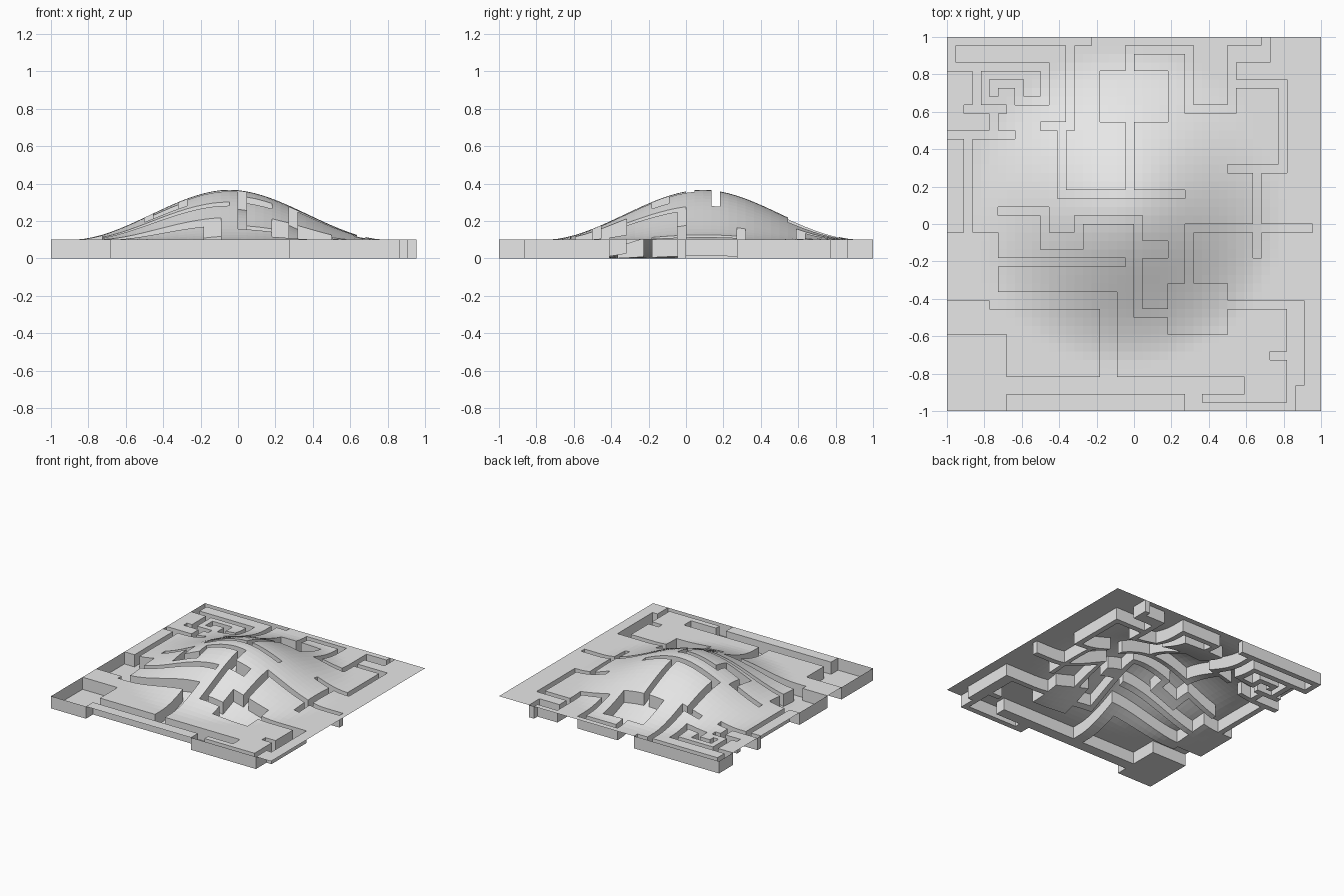
import bpy, bmesh, math

if "Cube" in bpy.data.objects:
    bpy.data.objects.remove(bpy.data.objects["Cube"])

N = 44                      # cells per side
DEPTH = 0.1                 # channel depth
CX, CY, R, AMP = -1 / 22, 2 / 22, 0.845, 0.267   # smooth hill

# Raised plateaus as right-angled outlines: each pair is "go to x, then to y".
# Everything outside them is the sunken maze channel.
centre = [14, 34, 11, 33, 13, 25, 28, 26, 22, 34, 26, 40, 22, 42, 28, 35, 34, 38,
          39, 29, 33, 28, 36, 22, 28, 15, 26, 12, 23, 18, 26, 20, 23, 23, 15, 21,
          12, 24, 6, 23, 11, 19, 16, 22, 22, 11, 26, 9, 33, 12, 40, 7, 38, 6,
          40, 1, 30, 2, 35, 4, 20, 14, 6, 17, 21, 18, 6, 21, 3, 32, 8, 33,
          6, 35, 7, 36, 4, 40, 11, 37, 9, 39, 5, 37, 6, 38, 8, 36, 12, 41, 1, 43]
back = [37, 43, 33, 36, 29, 43, 21, 40, 18, 34, 21, 26, 14, 33, 15, 43, 17, 44]
right = [44, 0, 41, 3, 42, 13, 33, 15, 29, 21, 36, 18, 37, 21, 43, 22, 37, 28,
         40, 39, 34, 41, 38, 44]
left_upper = [3, 36, 2, 35, 5, 33, 0, 40]
left_middle = [2, 21, 0, 32]
left_lower = [5, 12, 18, 4, 7, 9, 0, 13]
front = [28, 0, 7, 2]
plateaus = [centre, back, right, left_upper, left_middle, left_lower, front]


def inside(path, px, py):
    """Even-odd test against the vertical edges of an outline."""
    hit, y0 = False, path[-1]
    for x, y in zip(path[::2], path[1::2]):
        if x > px and min(y0, y) < py < max(y0, y):
            hit = not hit
        y0 = y
    return hit


def is_channel(i, j):
    return (0 <= i < N and 0 <= j < N
            and not any(inside(p, i + 0.5, j + 0.5) for p in plateaus))


def height(x, y):
    t = max(0.0, 1 - math.hypot(x - CX, y - CY) / R)
    return DEPTH + AMP * (3 * t * t - 2 * t ** 3)


bm = bmesh.new()
cache = {}


def vert(i, j, low):
    key = (i, j, low)
    if key not in cache:
        x, y = 2 * i / N - 1, 2 * j / N - 1
        cache[key] = bm.verts.new((x, y, height(x, y) - (DEPTH if low else 0)))
    return cache[key]


channel = {(i, j) for i in range(N) for j in range(N) if is_channel(i, j)}
for i in range(N):
    for j in range(N):
        low = (i, j) in channel
        c = [(i, j), (i + 1, j), (i + 1, j + 1), (i, j + 1)]
        # plateau top or channel floor
        bm.faces.new([vert(*p, low) for p in c])
        if not low:
            continue
        # channel walls, also along the outer rim
        for k, (di, dj) in enumerate([(0, -1), (1, 0), (0, 1), (-1, 0)]):
            if (i + di, j + dj) not in channel:
                a, b = c[k], c[(k + 1) % 4]
                bm.faces.new([vert(*b, True), vert(*a, True),
                              vert(*a, False), vert(*b, False)])

mesh = bpy.data.meshes.new("maze_hill")
bm.to_mesh(mesh)
bm.free()
grey = bpy.data.materials.new("light grey")
grey.diffuse_color = (0.8, 0.8, 0.8, 1)
grey.use_nodes = True
grey.node_tree.nodes["Principled BSDF"].inputs["Base Color"].default_value = grey.diffuse_color
mesh.materials.append(grey)
bpy.context.collection.objects.link(bpy.data.objects.new("maze_hill", mesh))
